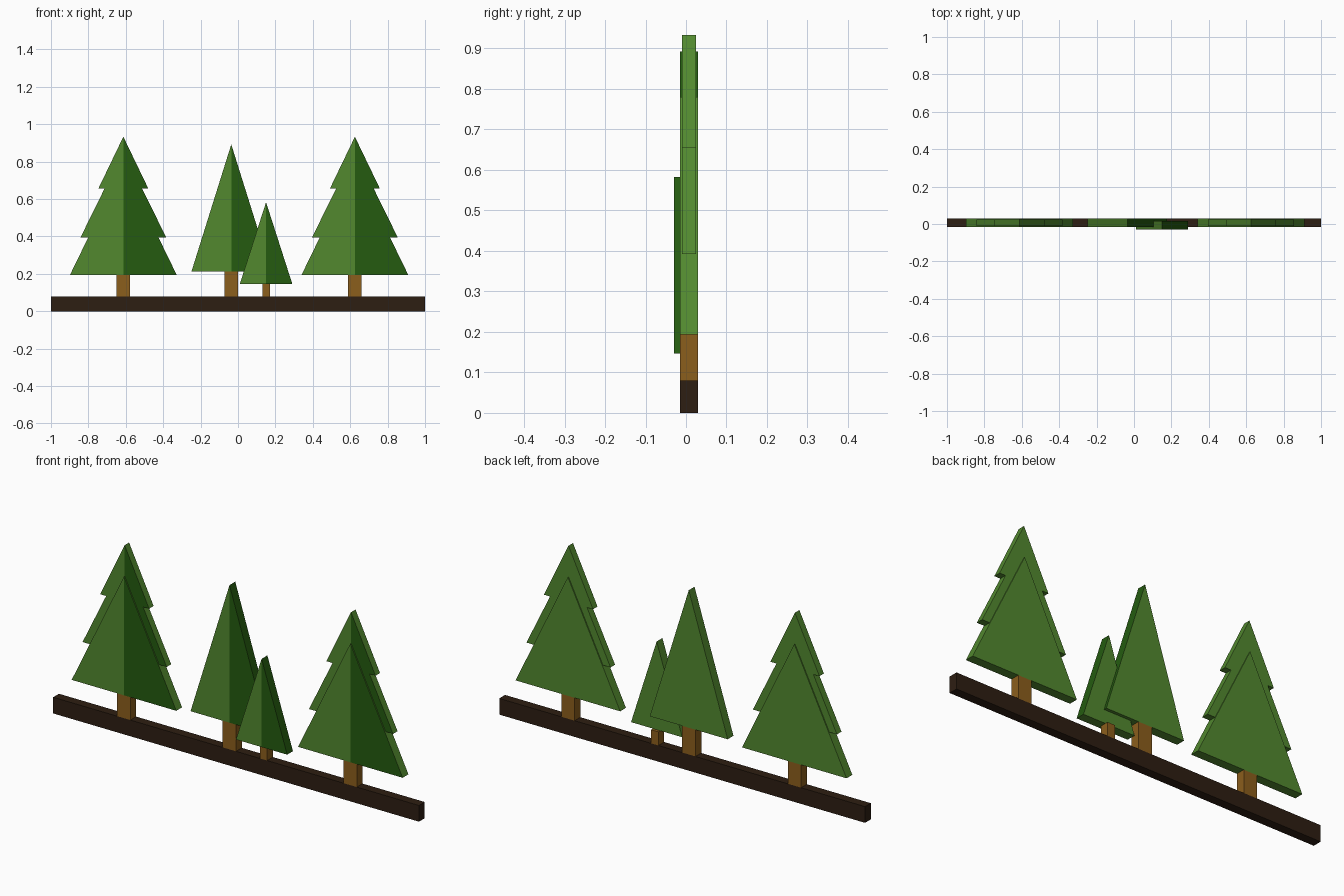
import bpy, bmesh

if "Cube" in bpy.data.objects:
    bpy.data.objects.remove(bpy.data.objects["Cube"])


def material(name, rgb):
    m = bpy.data.materials.new(name)
    m.diffuse_color = (*rgb, 1)
    m.use_nodes = True
    m.node_tree.nodes["Principled BSDF"].inputs["Base Color"].default_value = m.diffuse_color
    return m


LIGHT = material("light_green", (0.085, 0.25, 0.028))
DARK = material("dark_green", (0.018, 0.105, 0.005))
BARK = material("bark_brown", (0.26, 0.112, 0.012))
SOIL = material("soil_brown", (0.027, 0.013, 0.006))


def finish(name, bm, mats):
    bmesh.ops.recalc_face_normals(bm, faces=bm.faces)
    me = bpy.data.meshes.new(name)
    bm.to_mesh(me)
    bm.free()
    for m in mats:
        me.materials.append(m)
    ob = bpy.data.objects.new(name, me)
    bpy.context.collection.objects.link(ob)
    return ob


def box(name, xs, ys, zs, mat):
    bm = bmesh.new()
    bmesh.ops.create_cube(bm, size=1)
    for v in bm.verts:
        v.co = [r[0] if c < 0 else r[1] for c, r in zip(v.co, (xs, ys, zs))]
    return finish(name, bm, [mat])


def tier(name, x, half, z0, z1, ys, dark_side):
    """Triangular slab whose front is split into a light and a dark half."""
    bm = bmesh.new()
    outline = [(x - half, z0), (x, z0), (x + half, z0), (x, z1)]
    f, b = ([bm.verts.new((px, y, pz)) for px, pz in outline] for y in ys)
    bm.faces.new((f[0], f[1], f[3]))
    bm.faces.new((f[1], f[2], f[3])).material_index = 1
    bm.faces.new((b[1], b[0], b[3]))
    bm.faces.new((b[2], b[1], b[3]))
    for i in range(4):
        j = (i + 1) % 4
        side = bm.faces.new((f[i], b[i], b[j], f[j]))
        side.material_index = 1 if dark_side and i == 2 else 0
    return finish(name, bm, [LIGHT, DARK])


THICK, THIN = (-0.015, 0.03), (-0.01, 0.025)

# Base strip
box("base", (-1, 1), THICK, (0, 0.08), SOIL)

# Two tall three-tier trees
for side, x in (("left", -0.613), ("right", 0.625)):
    box(side + "_trunk", (x - 0.037, x + 0.035), THICK, (0.08, 0.193), BARK)
    tier(side + "_lower_tier", x, 0.286, 0.193, 0.78, THICK, False)
    tier(side + "_middle_tier", x, 0.23, 0.393, 0.86, THIN, False)
    tier(side + "_top_tier", x, 0.134, 0.655, 0.933, THIN, False)

# Plain centre tree
box("centre_trunk", (-0.073, 0.0), THICK, (0.08, 0.212), BARK)
tier("centre_foliage", -0.036, 0.213, 0.212, 0.892, THICK, True)

# Small tree in front
box("small_trunk", (0.13, 0.17), THICK, (0.08, 0.147), BARK)
tier("small_foliage", 0.15, 0.14, 0.147, 0.583, (-0.03, 0.015), True)
